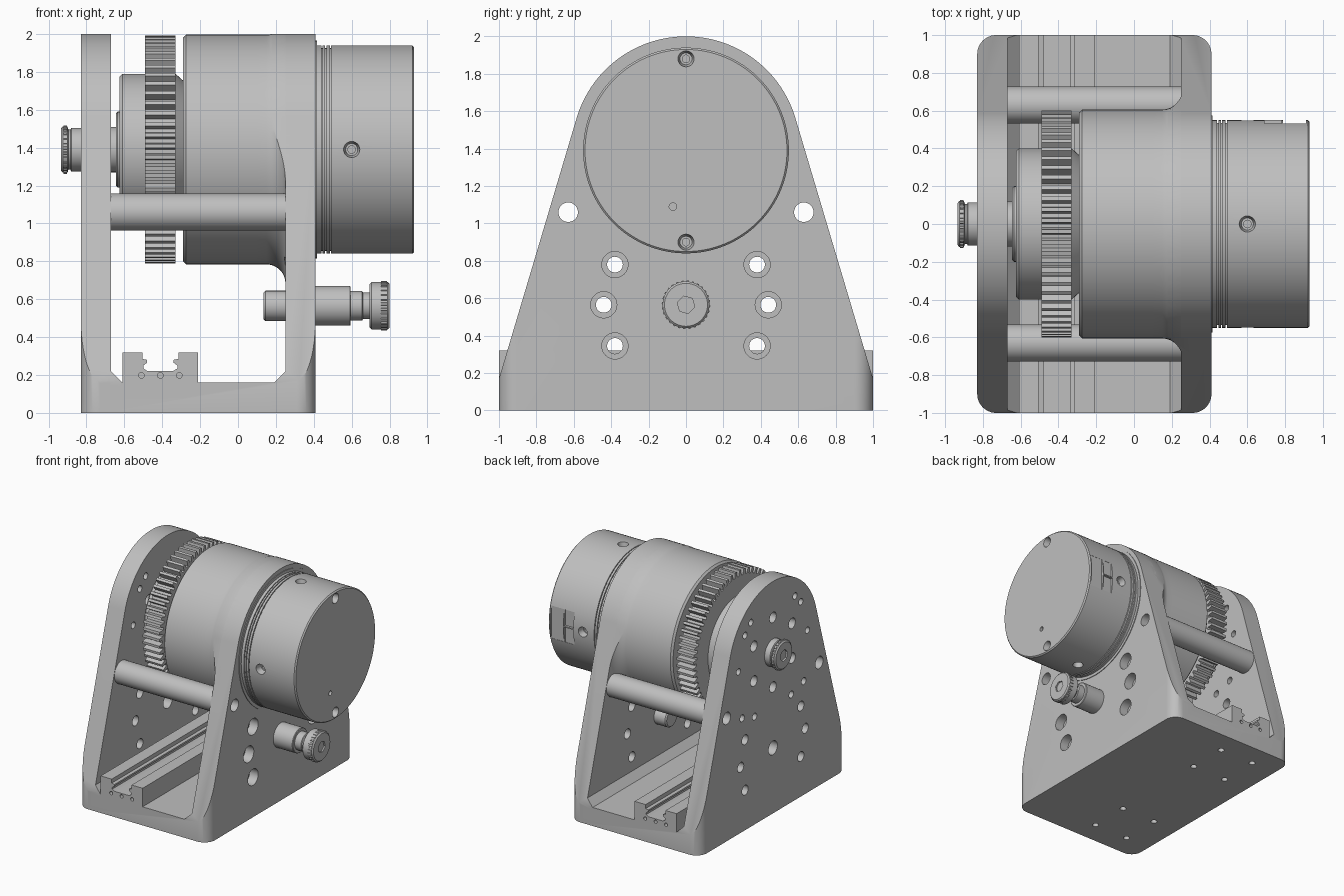
import bpy, bmesh, math
from mathutils import Vector

cube = bpy.data.objects.get("Cube")
if cube:
    bpy.data.objects.remove(cube, do_unlink=True)

grey = bpy.data.materials.new("machined_grey")
grey.use_nodes = True
grey.diffuse_color = (0.52, 0.52, 0.52, 1)
grey.node_tree.nodes["Principled BSDF"].inputs["Base Color"].default_value = (0.52, 0.52, 0.52, 1)

AXLE = 1.39          # height of the main shaft
R = 0.61             # radius of the rounded frame top
PLUNGER = 0.565      # height of the locking plunger


def finish(name, bm):
    bmesh.ops.recalc_face_normals(bm, faces=bm.faces)
    mesh = bpy.data.meshes.new(name)
    bm.to_mesh(mesh)
    bm.free()
    ob = bpy.data.objects.new(name, mesh)
    bpy.context.collection.objects.link(ob)
    mesh.materials.append(grey)
    return ob


def add_lathe(bm, prof, loc, axis=(1, 0, 0), seg=48, closed=False):
    """Revolve (distance along axis, radius) points about an axis through loc."""
    d = Vector(axis)
    u = d.orthogonal().normalized()
    v = d.cross(u)
    rings = []
    for t, r in prof:
        angles = [math.tau * i / seg for i in range(seg)]
        rings.append([bm.verts.new(Vector(loc) + d * t + u * r * math.cos(a) + v * r * math.sin(a))
                      for a in angles])
    pairs = list(zip(rings, rings[1:]))
    if closed:
        pairs.append((rings[-1], rings[0]))
    else:
        bm.faces.new(rings[0])
        bm.faces.new(rings[-1])
    for a, b in pairs:
        for i in range(seg):
            j = (i + 1) % seg
            bm.faces.new((a[i], a[j], b[j], b[i]))


def lathe(name, prof, loc=(0, 0, AXLE), **kw):
    bm = bmesh.new()
    add_lathe(bm, prof, loc, **kw)
    return finish(name, bm)


def add_prism(bm, pts, axis, lo, hi):
    place = {"X": lambda p, t: (t, p[0], p[1]),
             "Y": lambda p, t: (p[0], t, p[1]),
             "Z": lambda p, t: (p[0], p[1], t)}[axis]
    a = [bm.verts.new(place(p, lo)) for p in pts]
    b = [bm.verts.new(place(p, hi)) for p in pts]
    bm.faces.new(a)
    bm.faces.new(b)
    for i in range(len(pts)):
        j = (i + 1) % len(pts)
        bm.faces.new((a[i], a[j], b[j], b[i]))


def prism(name, pts, axis, lo, hi):
    bm = bmesh.new()
    add_prism(bm, pts, axis, lo, hi)
    return finish(name, bm)


def gear(name, lo, hi, z, outer, root, teeth):
    pts = []
    for i in range(teeth):
        for frac, r in ((0, root), (0.36, root), (0.5, outer), (0.86, outer)):
            a = math.tau * (i + frac) / teeth
            pts.append((r * math.cos(a), z + r * math.sin(a)))
    return prism(name, pts, "X", lo, hi)


def boolean(ob, cutter, op="DIFFERENCE", keep=False):
    mod = ob.modifiers.new("cut", "BOOLEAN")
    mod.object, mod.operation, mod.solver = cutter, op, "EXACT"
    bpy.context.view_layer.objects.active = ob
    bpy.ops.object.modifier_apply(modifier=mod.name)
    if not keep:
        bpy.data.objects.remove(cutter, do_unlink=True)


# Frame outline seen along the shaft: rounded top, tangent sides, square foot
foot = 0.17
dist = math.hypot(1, AXLE - foot)
start = math.atan2(foot - AXLE, 1) + math.acos(R / dist)
steps = 72
outline = [(-1, foot), (-1, 0), (1, 0), (1, foot)]
for i in range(steps + 1):
    a = start + (math.pi - 2 * start) * i / steps
    outline.append((R * math.cos(a), AXLE + R * math.sin(a)))
frame = prism("frame", outline, "X", -0.83, 0.41)

# Round the vertical corners of the footprint
rounded = []
for cx, cy, a0 in ((0.31, 0.9, 0), (-0.73, 0.9, 90), (-0.73, -0.9, 180), (0.31, -0.9, 270)):
    for i in range(13):
        a = math.radians(a0 + 7.5 * i)
        rounded.append((cx + 0.1 * math.cos(a), cy + 0.1 * math.sin(a)))
boolean(frame, prism("corner_helper", rounded, "Z", -0.1, 2.2), "INTERSECT")

# Open the space between the two plates, with chamfered floor corners
gap = [(-0.67, 2.2), (-0.67, 0.22), (-0.61, 0.16), (0.19, 0.16), (0.25, 0.22), (0.25, 2.2)]
boolean(frame, prism("gap_helper", gap, "Y", -1.2, 1.2))

# Drum housing, flared into the right plate and trimmed to the frame outline
flare = [(-0.29, 0.59), (-0.275, 0.606), (0.1, 0.606)]
for i in range(13):
    a = math.pi / 2 * i / 12
    flare.append((0.15 + 0.1 * math.sin(a), 0.706 - 0.1 * math.cos(a)))
flare.append((0.3, 0.706))
housing = lathe("drum_housing", flare, seg=128)
boolean(housing, prism("trim_helper", outline, "X", -0.6, 0.4), "INTERSECT")

# Holes through both plates: counterbored bolt holes and tie rod bores
bm = bmesh.new()
for s in (-1, 1):
    for y, z in ((0.38, 0.78), (0.44, PLUNGER), (0.38, 0.345)):
        add_lathe(bm, [(-1, 0.042), (0.33, 0.042), (0.33, 0.07), (0.6, 0.07)], (0, s * y, z))
    add_lathe(bm, [(-1, 0.052), (0.6, 0.052)], (0, s * 0.63, 1.06))
plate_holes = finish("plate_hole_helper", bm)
boolean(housing, plate_holes, keep=True)
boolean(frame, plate_holes)

# Extra holes in the left plate and the mounting holes under the base
bm = bmesh.new()
through = [(-1, 1), (-0.6, 1)]
left_holes = [(0, PLUNGER, 0.06)]
for i in range(6):
    a = math.radians(30 + 60 * i)
    left_holes.append((0.3 * math.cos(a), AXLE + 0.3 * math.sin(a), 0.045))
for s in (-1, 1):
    left_holes += [(s * 0.3, 1.76, 0.028), (s * 0.38, 1.68, 0.028), (s * 0.47, 1.4, 0.028),
                   (s * 0.25, 0.93, 0.03), (s * 0.42, 0.98, 0.03)]
for y, z, r in left_holes:
    add_lathe(bm, [(t, r) for t, _ in through], (0, y, z), seg=24)
for x in (-0.26, -0.59):
    for y in (-0.8, -0.45, 0.45, 0.8):
        add_lathe(bm, [(-0.1, 0.026), (0.12, 0.026)], (x, y, 0), axis=(0, 0, 1), seg=24)
boolean(frame, finish("small_hole_helper", bm))

# Tie rods
for side, y in (("front", -0.63), ("back", 0.63)):
    lathe(side + "_tie_rod", [(-0.69, 0.052), (-0.69, 0.098), (0.27, 0.098), (0.27, 0.052)],
          loc=(0, y, 1.06), closed=True)

# Slide rail on the base
rail_half = [(0, 0.222), (0.07, 0.222), (0.09, 0.235), (0.09, 0.25), (0.07, 0.265),
             (0.07, 0.28), (0.095, 0.285), (0.095, 0.32), (0.2, 0.32), (0.2, 0.15)]
rail = prism("slide_rail", [(-0.41 + x, z) for x, z in rail_half] +
             [(-0.41 - x, z) for x, z in reversed(rail_half[1:])], "Y", -1, 1)
bm = bmesh.new()
for x in (-0.51, -0.41, -0.31):
    for s in (-1, 1):
        add_lathe(bm, [(0.95, 0.015), (1.1, 0.015)], (x, 0, 0.198), axis=(0, s, 0), seg=20)
boolean(rail, finish("rail_hole_helper", bm))

# Gear wheel, its hub and the bearing boss
gear("gear_wheel", -0.49, -0.33, AXLE, 0.602, 0.555, 64)
lathe("gear_hub", [(-0.625, 0.385), (-0.61, 0.4), (-0.33, 0.4), (-0.285, 0.36)], seg=96)
lathe("bearing_boss", [(-0.69, 0.12), (-0.645, 0.12), (-0.645, 0.19), (-0.635, 0.2), (-0.6, 0.2)])

# Shaft bolt outside the left plate
bolt = lathe("shaft_bolt", [(-0.935, 0.11), (-0.925, 0.122), (-0.9, 0.122), (-0.895, 0.105),
                            (-0.885, 0.105), (-0.88, 0.115), (-0.8, 0.115)])
boolean(bolt, lathe("hex_helper", [(-1, 0.05), (-0.88, 0.05)], seg=6))
gear("shaft_bolt_grip", -0.922, -0.903, AXLE, 0.128, 0.12, 28)

# Motor drum with grooves
groove = []
for x in (0.44, 0.46, 0.485):
    groove += [(x, 0.55), (x, 0.535), (x + 0.007, 0.535), (x + 0.007, 0.55)]
motor = lathe("motor_drum", [(0.3, 0.575), (0.416, 0.575), (0.416, 0.55)] + groove +
              [(0.92, 0.55), (0.93, 0.54)], seg=128)
bm = bmesh.new()
screw = [(-0.07, 0.02), (-0.035, 0.02), (-0.035, 0.032), (0.03, 0.045), (0.1, 0.045)]
for d in ((0, 1, 0), (0, -1, 0), (0, 0, 1), (0, 0, -1)):
    add_lathe(bm, screw, Vector((0.6, 0, AXLE)) + 0.53 * Vector(d), axis=d, seg=24)
for z in (0.9, 1.88):
    add_lathe(bm, screw, (0.91, 0, z), seg=24)
add_lathe(bm, [(0.88, 0.02), (1, 0.02)], (0, -0.07, 1.09), seg=20)
# Recessed connector panel on the back of the drum
for x0, x1, z0, z1 in ((0.69, 0.78, 1.25, 1.385), (0.69, 0.78, 1.395, 1.53), (0.79, 0.91, 1.25, 1.53)):
    add_prism(bm, [(x0, 0.53), (x1, 0.53), (x1, 0.6), (x0, 0.6)], "Z", z0, z1)
boolean(motor, finish("motor_hole_helper", bm))

# Locking plunger through the right plate
plunger = lathe("locking_plunger", [(0.135, 0.07), (0.145, 0.08), (0.3, 0.08), (0.3, 0.105),
                (0.59, 0.105), (0.595, 0.1), (0.595, 0.078), (0.655, 0.078), (0.66, 0.07),
                (0.695, 0.07), (0.695, 0.115), (0.705, 0.125), (0.79, 0.125), (0.8, 0.115)],
                loc=(0, 0, PLUNGER))
boolean(plunger, lathe("hex_helper", [(0.74, 0.048), (1, 0.048)], loc=(0, 0, PLUNGER), seg=6))
gear("plunger_grip", 0.755, 0.787, PLUNGER, 0.13, 0.122, 28)

# Smooth round surfaces while keeping machined edges crisp
bpy.ops.object.select_all(action="DESELECT")
for ob in bpy.context.scene.objects:
    if ob.type == "MESH" and grey.name in ob.data.materials:
        ob.select_set(True)
        bpy.context.view_layer.objects.active = ob
bpy.ops.object.shade_smooth_by_angle(angle=math.radians(25))
